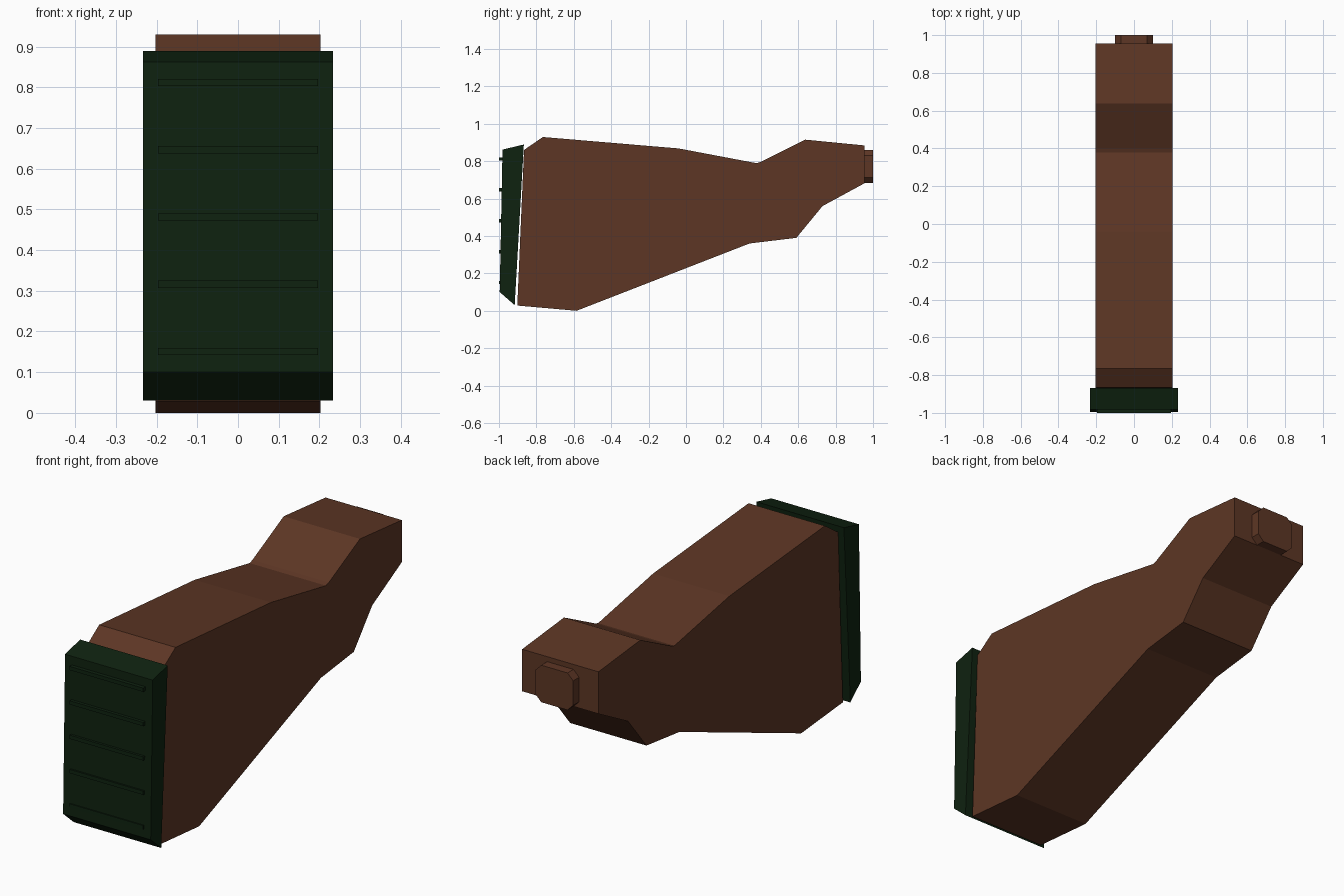
import bpy
import bmesh

if "Cube" in bpy.data.objects:
    bpy.data.objects.remove(bpy.data.objects["Cube"])


def material(name, rgb):
    m = bpy.data.materials.new(name)
    m.diffuse_color = (*rgb, 1.0)
    m.use_nodes = True
    m.node_tree.nodes["Principled BSDF"].inputs["Base Color"].default_value = m.diffuse_color
    return m


wood = material("walnut brown", (0.11, 0.037, 0.018))
rubber = material("dark green rubber", (0.0045, 0.016, 0.005))


def extrude(name, points, direction, mat):
    """Make a solid by sweeping a closed polygon along a direction."""
    bm = bmesh.new()
    face = bm.faces.new([bm.verts.new(p) for p in points])
    swept = bmesh.ops.extrude_face_region(bm, geom=[face])["geom"]
    verts = [v for v in swept if isinstance(v, bmesh.types.BMVert)]
    bmesh.ops.translate(bm, verts=verts, vec=direction)
    bmesh.ops.recalc_face_normals(bm, faces=bm.faces)
    mesh = bpy.data.meshes.new(name)
    bm.to_mesh(mesh)
    bm.free()
    mesh.materials.append(mat)
    obj = bpy.data.objects.new(name, mesh)
    bpy.context.collection.objects.link(obj)
    return obj


def side_profile(name, profile, half_width, mat):
    """Sweep a (y, z) side profile across x, centred on x = 0."""
    points = [(-half_width, y, z) for y, z in profile]
    return extrude(name, points, (2 * half_width, 0, 0), mat)


# Wooden stock body with its grip bulge
side_profile("stock_body", [
    (-0.902, 0.028), (-0.585, 0.0), (0.34, 0.36), (0.59, 0.39),
    (0.73, 0.56), (0.955, 0.682), (0.955, 0.884), (0.637, 0.915),
    (0.40, 0.796), (0.378, 0.789), (-0.04, 0.868), (-0.765, 0.929),
    (-0.866, 0.86)], 0.203, wood)

# Butt pad, slightly wider than the stock
side_profile("butt_pad", [
    (-0.916, 0.03), (-0.867, 0.889), (-0.981, 0.862), (-0.996, 0.10)],
    0.233, rubber)

# Thin grip ribs across the pad face
for i in range(5):
    z = 0.151 + i * 0.1652
    side_profile(f"pad_rib_{i + 1}", [
        (-1.0, z - 0.009), (-0.97, z - 0.009),
        (-0.97, z + 0.009), (-1.0, z + 0.009)], 0.196, rubber)

# Chamfered mounting tenon on the front end
W, C, LOW, HIGH = 0.10, 0.03, 0.682, 0.86
outline = [(W, LOW + C), (W, HIGH - C), (W - C, HIGH), (C - W, HIGH),
           (-W, HIGH - C), (-W, LOW + C), (C - W, LOW), (W - C, LOW)]
extrude("mounting_tenon", [(x, 0.945, z) for x, z in outline], (0, 0.055, 0), wood)
